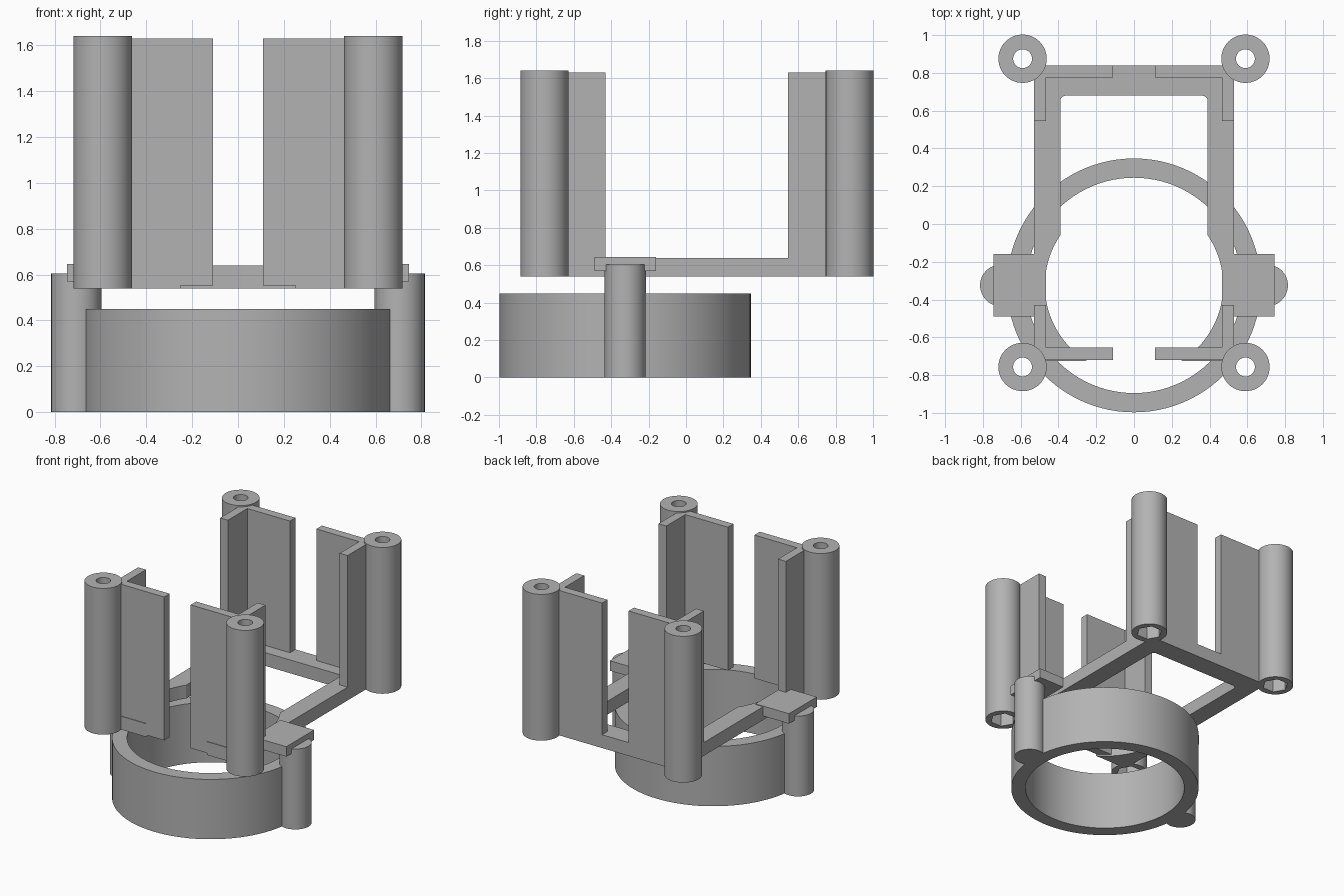
import bpy, bmesh, math

if "Cube" in bpy.data.objects:
    bpy.data.objects.remove(bpy.data.objects["Cube"], do_unlink=True)

grey = bpy.data.materials.new("plain_grey")
grey.use_nodes = True
grey.diffuse_color = (0.45, 0.45, 0.45, 1)
grey.node_tree.nodes["Principled BSDF"].inputs["Base Color"].default_value = (0.45, 0.45, 0.45, 1)


def prism(name, outline, z0, z1):
    """Extrude a flat outline between two heights."""
    bm = bmesh.new()
    base = bm.faces.new([bm.verts.new((x, y, z0)) for x, y in outline])
    top = bmesh.ops.extrude_face_region(bm, geom=[base])["geom"]
    bmesh.ops.translate(bm, vec=(0, 0, z1 - z0),
                        verts=[v for v in top if isinstance(v, bmesh.types.BMVert)])
    bmesh.ops.recalc_face_normals(bm, faces=bm.faces)
    mesh = bpy.data.meshes.new(name)
    bm.to_mesh(mesh)
    bm.free()
    mesh.materials.append(grey)
    obj = bpy.data.objects.new(name, mesh)
    bpy.context.collection.objects.link(obj)
    return obj


def arc(cx, cy, r, a0, a1, n):
    return [(cx + r * math.cos(a0 + (a1 - a0) * i / n),
             cy + r * math.sin(a0 + (a1 - a0) * i / n)) for i in range(n + 1)]


def circle(cx, cy, r, n=64):
    return arc(cx, cy, r, 0, math.tau, n)[:-1]


def cut(obj, cutters):
    """Subtract the cutters and bake the result."""
    for c in cutters:
        c.hide_render = True
        mod = obj.modifiers.new("cut", "BOOLEAN")
        mod.operation, mod.solver, mod.object = "DIFFERENCE", "EXACT", c
    bpy.context.view_layer.update()
    graph = bpy.context.evaluated_depsgraph_get()
    mesh = bpy.data.meshes.new_from_object(obj.evaluated_get(graph))
    obj.modifiers.clear()
    obj.data = mesh


def smooth(obj):
    bpy.ops.object.select_all(action="DESELECT")
    obj.select_set(True)
    bpy.context.view_layer.objects.active = obj
    bpy.ops.object.shade_smooth_by_angle(angle=math.radians(30))


RING_Y = -0.325
FLOOR, FRAME_TOP = 0.54, 0.64
helpers = []

# Clamp ring
ring = prism("clamp_ring", circle(0, RING_Y, 0.672, 96), 0, 0.45)
bore = prism("bore_cutter", circle(0, RING_Y, 0.57, 96), -0.1, 0.6)
helpers.append(bore)
cut(ring, [bore])
smooth(ring)

# Frame: open at the front, with a round clearance along its inner sides
R = 0.472
start = -math.acos(0.25 / R)
end = math.acos(0.39 / R)
half = [(0.53, 0.84), (0.53, -0.725)]
half += arc(0, RING_Y, R, math.asin((-0.725 - RING_Y) / R), end, 24)
half += arc(0.36, 0.65, 0.03, 0, math.pi / 2, 5)
frame = prism("frame", half + [(-x, y) for x, y in reversed(half)], FLOOR, FRAME_TOP)

for side, s in (("left", 1), ("right", -1)):
    # Side lug and the pad resting on it
    smooth(prism(side + "_lug", circle(s * 0.705, RING_Y, 0.11, 48), 0, 0.605))
    prism(side + "_pad", [(s * x, RING_Y + y) for x, y in
                          ((0.465, -0.165), (0.745, -0.165), (0.745, 0.165), (0.465, 0.165))],
          0.57, 0.645)

    for end_name, post_y, outer, inner, tip in (("back", 0.875, 0.84, 0.775, 0.545),
                                                ("front", -0.757, -0.72, -0.655, -0.43)):
        name = end_name + "_" + side
        # L-shaped corner wall
        wall = prism(name + "_wall", [(s * x, y) for x, y in (
            (0.53, outer), (0.11, outer), (0.11, inner), (0.465, inner),
            (0.465, tip), (0.53, tip))], 0.552, 1.63)

        # Corner post with a screw hole and a hexagonal nut pocket
        x = s * 0.59
        post = prism(name + "_post", circle(x, post_y, 0.128, 48), FLOOR, 1.64)
        hole = prism("hole_cutter", circle(x, post_y, 0.05, 32), 0.4, 1.8)
        pocket = prism("pocket_cutter", circle(x, post_y, 0.092, 6), 0.4, 0.65)
        helpers += [hole, pocket]
        cut(post, [hole, pocket])
        cut(wall, [pocket])
        cut(frame, [pocket])
        smooth(post)

smooth(frame)
for h in helpers:
    bpy.data.objects.remove(h, do_unlink=True)
